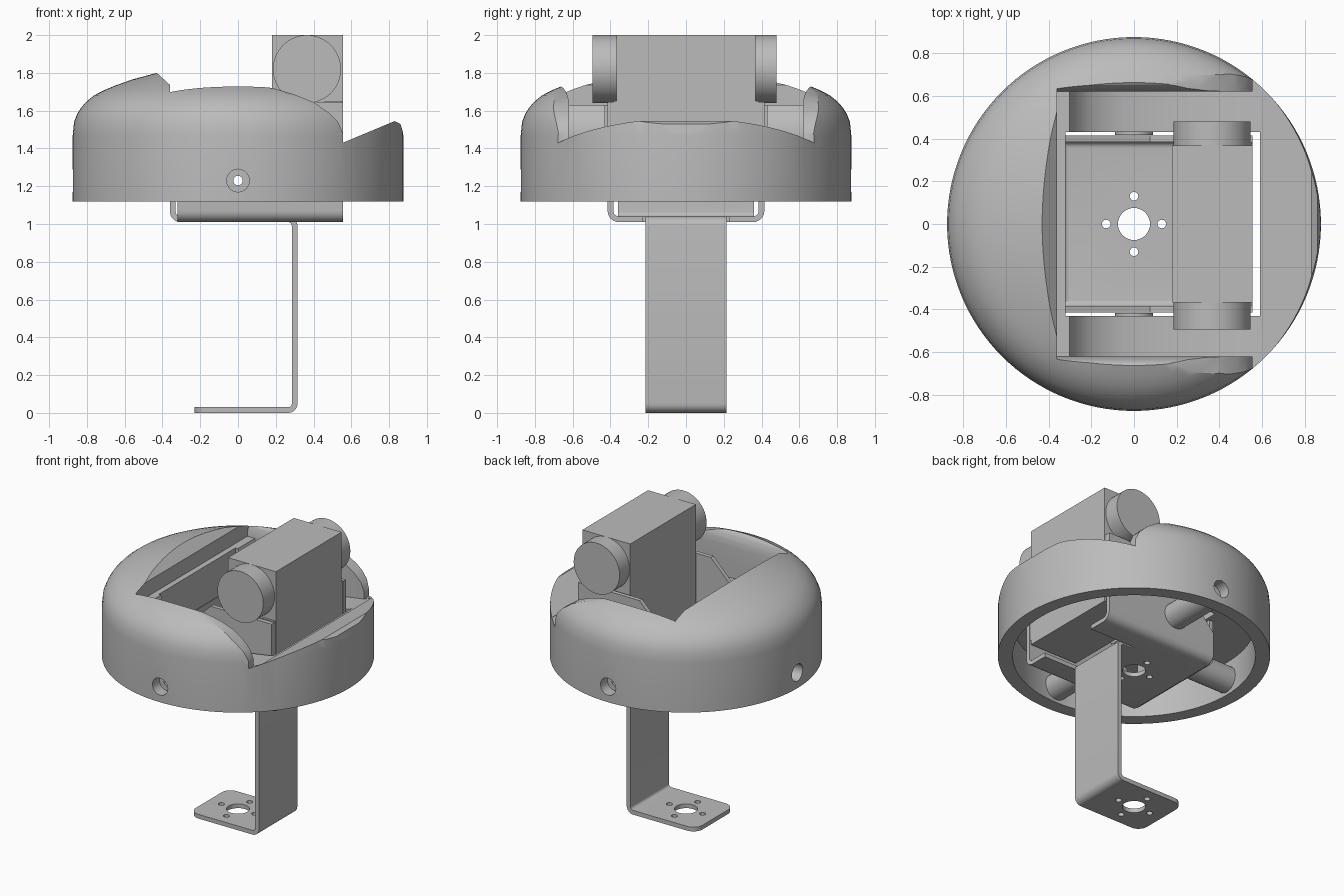
import bpy, bmesh, math
from mathutils import Vector

if "Cube" in bpy.data.objects:
    bpy.data.objects.remove(bpy.data.objects["Cube"])

GREY = (0.5, 0.5, 0.5, 1.0)
mat = bpy.data.materials.new("plain grey")
mat.use_nodes = True
mat.diffuse_color = GREY
mat.node_tree.nodes["Principled BSDF"].inputs["Base Color"].default_value = GREY


def add_object(name, bm):
    bmesh.ops.recalc_face_normals(bm, faces=bm.faces)
    mesh = bpy.data.meshes.new(name)
    bm.to_mesh(mesh)
    bm.free()
    mesh.materials.append(mat)
    ob = bpy.data.objects.new(name, mesh)
    bpy.context.collection.objects.link(ob)
    return ob


def prism(name, pts, axis, lo, hi):
    """Extrude a 2D outline along an axis; outline is in the other two axes, in order."""
    def place(p, d):
        return {"x": (d, p[0], p[1]), "y": (p[0], d, p[1]), "z": (p[0], p[1], d)}[axis]
    bm = bmesh.new()
    a = [bm.verts.new(place(p, lo)) for p in pts]
    b = [bm.verts.new(place(p, hi)) for p in pts]
    bm.faces.new(a)
    bm.faces.new(b[::-1])
    for i in range(len(pts)):
        j = (i + 1) % len(pts)
        bm.faces.new((a[i], a[j], b[j], b[i]))
    return add_object(name, bm)


def circle(cu, cv, r, n=32):
    return [(cu + r * math.cos(2 * math.pi * i / n), cv + r * math.sin(2 * math.pi * i / n))
            for i in range(n)]


def box(name, x0, x1, y0, y1, z0, z1):
    return prism(name, [(x0, y0), (x1, y0), (x1, y1), (x0, y1)], "z", z0, z1)


def lathe(name, profile, n=128):
    """Closed solid turned about z; the last profile point is on the axis."""
    bm = bmesh.new()
    rings = [[bm.verts.new((r * math.cos(2 * math.pi * i / n), r * math.sin(2 * math.pi * i / n), z))
              for i in range(n)] for r, z in profile[:-1]]
    top = bm.verts.new((0, 0, profile[-1][1]))
    bm.faces.new(rings[0])
    for i in range(n):
        j = (i + 1) % n
        for a, b in zip(rings, rings[1:]):
            bm.faces.new((a[i], a[j], b[j], b[i]))
        bm.faces.new((rings[-1][i], rings[-1][j], top))
    return add_object(name, bm)


def ribbon(path, t, r):
    """Outline of a bent sheet of thickness t with corners of radius r on its centre line."""
    p = [Vector(q) for q in path]
    line = [(p[0], (p[1] - p[0]).normalized())]
    for a, b, c in zip(p, p[1:], p[2:]):
        d0, d1 = (b - a).normalized(), (c - b).normalized()
        centre = b - d0 * r + d1 * r
        for k in range(7):
            f = math.pi / 2 * k / 6
            line.append((centre - d1 * r * math.cos(f) + d0 * r * math.sin(f),
                         d0 * math.cos(f) + d1 * math.sin(f)))
    line.append((p[-1], (p[-1] - p[-2]).normalized()))
    side = [(q + Vector((-d.y, d.x)) * t / 2, q - Vector((-d.y, d.x)) * t / 2) for q, d in line]
    return [s[0] for s in side] + [s[1] for s in side[::-1]]


def cut(target, *cutters):
    for c in cutters:
        c.hide_render = True
        m = target.modifiers.new("cut", "BOOLEAN")
        m.operation, m.solver, m.object = "DIFFERENCE", "EXACT", c
        bpy.context.view_layer.objects.active = target
        bpy.ops.object.modifier_apply(modifier=m.name)
        bpy.data.objects.remove(c)


def mount_holes(z0, z1):
    """Large centre hole with four small screw holes around it."""
    spots = [(0, 0, 0.075)] + [(0.13 * a, 0.13 * b, 0.02) for a, b in ((1, 0), (-1, 0), (0, 1), (0, -1))]
    return [prism("hole_cutter", circle(x, y, r), "z", z0, z1) for x, y, r in spots]


PIVOT_Z = 1.23

# Domed shell, hollow from below
shell = lathe("shell", [(0.875, 1.12), (0.875, 1.47), (0.868, 1.54), (0.85, 1.585), (0.83, 1.617),
                        (0.8, 1.65), (0.76, 1.682), (0.71, 1.708), (0.65, 1.733), (0.56, 1.765),
                        (0.43, 1.80), (0.25, 1.82), (0, 1.83)])
cradle = [(-0.54, 1.9), (-0.32, 1.70), (-0.29, 1.58), (-0.2, 1.48), (-0.05, 1.42), (0.2, 1.40),
          (0.4, 1.405), (0.56, 1.43), (0.62, 1.455), (0.62, 1.9)]
lip = [(0.555, 1.43), (0.83, 1.545), (0.86, 1.53), (0.875, 1.48), (0.95, 1.4), (0.95, 1.95), (0.1, 1.95),
       (0.1, 1.735), (0.2, 1.715), (0.3, 1.685), (0.4, 1.645), (0.48, 1.59), (0.53, 1.54), (0.555, 1.48)]
flare = [(0.62, 1.63), (0.624, 1.67), (0.635, 1.70), (0.65, 1.72), (0.68, 1.74), (0.68, 1.95)]
cut(shell,
    prism("hollow_cutter", circle(0, 0, 0.78, 96), "z", 1.0, 1.36),
    prism("cradle_cutter", cradle, "y", -0.62, 0.62),
    prism("lip_cutter", lip, "y", -1, 1),
    prism("flare_cutter", flare + [(-y, z) for y, z in flare[::-1]], "x", -0.36, 0.7),
    box("well_cutter", -0.32, 0.59, -0.43, 0.43, 1.2, 1.95),
    prism("bore_cutter", circle(0, PIVOT_Z, 0.06), "y", -1, -0.7),
    prism("bore_cutter", circle(0, PIVOT_Z, 0.06), "y", 0.7, 1),
    prism("bore_cutter", circle(0, PIVOT_Z, 0.06), "x", -1, -0.7))

# Screw bosses reaching from the shell wall to the bracket
smooth = [shell]
for name, axis, lo, hi in (("right_boss", "y", -0.795, -0.416), ("left_boss", "y", 0.416, 0.795),
                           ("rear_boss", "x", -0.795, -0.361)):
    boss = prism(name, circle(0, PIVOT_Z, 0.09), axis, lo, hi)
    cut(boss, prism("screw_cutter", circle(0, PIVOT_Z, 0.025), axis, -1, 1))
    smooth.append(boss)

# Sheet bracket: floor with two tall sides, a slot at the front for the leg
bracket = prism("side_bracket", ribbon([(-0.4, 1.645), (-0.4, 1.025), (0.4, 1.025), (0.4, 1.645)], 0.03, 0.045),
                "x", -0.32, 0.555)
cut(bracket,
    prism("chamfer_cutter", [(-0.5, 1.22), (-0.32, 1.22), (-0.1, 1.47), (0.08, 1.65), (0.08, 1.8), (-0.5, 1.8)],
          "y", -0.6, 0.6),
    box("slot_cutter", 0.2, 0.7, -0.23, 0.23, 0.95, 1.1),
    prism("screw_cutter", circle(0, PIVOT_Z, 0.025), "y", -0.6, 0.6),
    prism("screw_cutter", circle(0.5, 1.39, 0.02), "y", -0.6, 0.6),
    *mount_holes(0.9, 1.2))
smooth.append(bracket)

# Rear flange bent up from the floor
flange = prism("rear_flange", ribbon([(-0.29, 1.025), (-0.345, 1.025), (-0.345, 1.35)], 0.03, 0.04),
               "y", -0.36, 0.36)
cut(flange, prism("screw_cutter", circle(0, PIVOT_Z, 0.025), "x", -0.6, -0.2))
smooth.append(flange)

# Leg with foot plate, bent from one strip
leg = prism("leg_and_foot", ribbon([(-0.23, 0.015), (0.3, 0.015), (0.3, 1.025), (0.19, 1.025)], 0.03, 0.035),
            "y", -0.215, 0.215)
bm = bmesh.new()
bm.from_mesh(leg.data)
corners = [e for e in bm.edges if all(v.co.x < -0.229 for v in e.verts)
           and abs(e.verts[0].co.z - e.verts[1].co.z) > 0.01]
bmesh.ops.bevel(bm, geom=corners, offset=0.07, segments=6, profile=0.5, affect="EDGES")
bm.to_mesh(leg.data)
bm.free()
cut(leg, *mount_holes(-0.1, 0.1))
smooth.append(leg)

# Camera body, its round end caps and thin side plates
box("camera_body", 0.18, 0.555, -0.368, 0.368, 1.16, 2.0)
for name, lo, hi in (("right_cap", -0.495, -0.365), ("left_cap", 0.365, 0.48)):
    smooth.append(prism(name, circle(0.365, 1.82, 0.18, 64), "y", lo, hi))
for name, s in (("right_plate", -1), ("left_plate", 1)):
    prism(name, [(0.2, 1.2), (0.55, 1.2), (0.55, 1.65), (0.46, 1.65), (0.2, 1.45)], "y",
          *sorted((s * 0.366, s * 0.383)))

for ob in smooth:
    bpy.ops.object.select_all(action="DESELECT")
    ob.select_set(True)
    bpy.context.view_layer.objects.active = ob
    bpy.ops.object.shade_smooth_by_angle(angle=math.radians(32))
